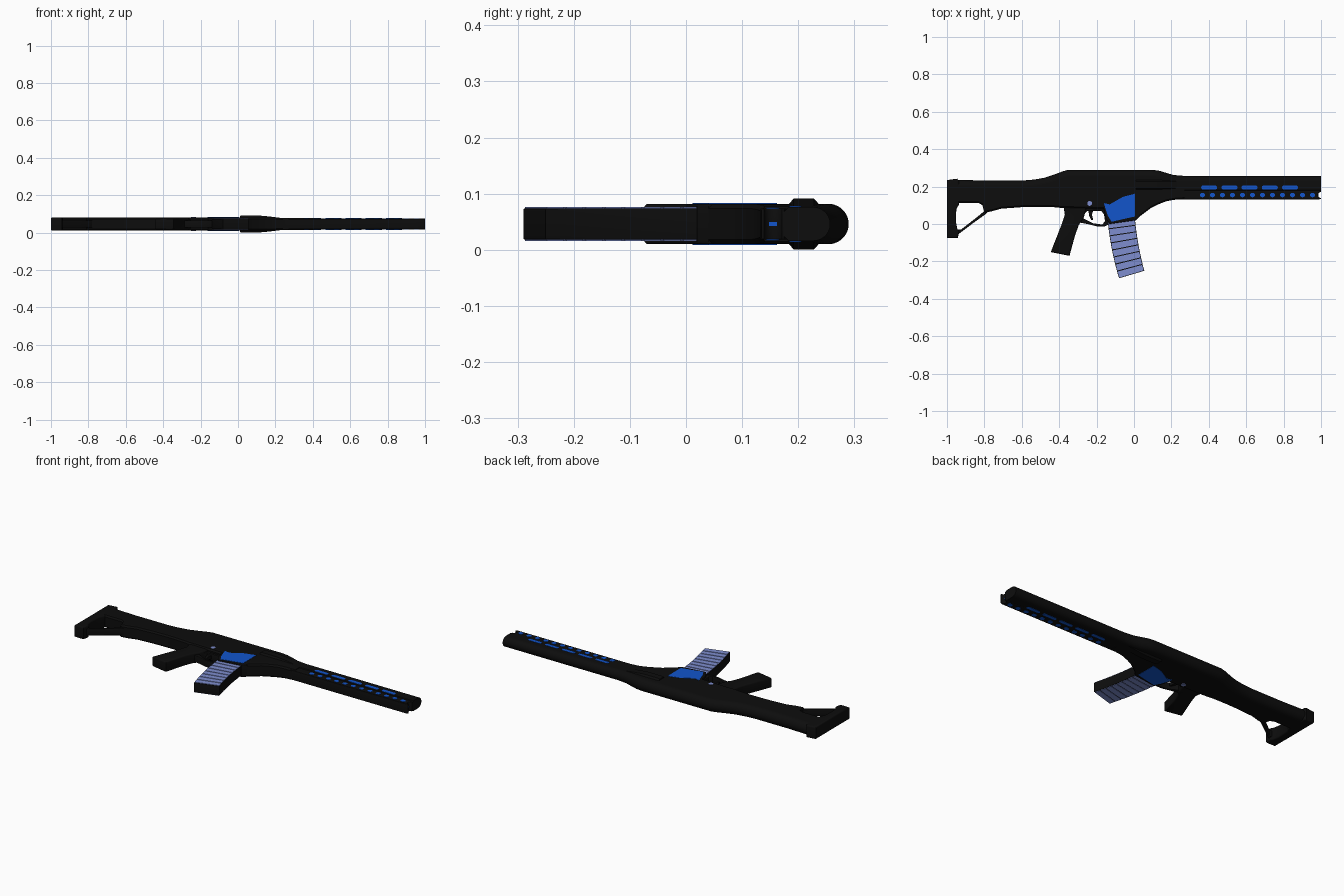
import bpy, bmesh, math

if "Cube" in bpy.data.objects:
    bpy.data.objects.remove(bpy.data.objects["Cube"])

Z = 0.046  # mid plane of the model, which lies on its side


def material(name, rgb):
    m = bpy.data.materials.new(name)
    m.diffuse_color = (*rgb, 1)
    m.use_nodes = True
    m.node_tree.nodes["Principled BSDF"].inputs["Base Color"].default_value = m.diffuse_color
    return m


BLACK = material("matte black", (0.004, 0.004, 0.004))
BLUE = material("bright blue", (0.006, 0.09, 0.60))
LAVENDER = material("lavender", (0.21, 0.27, 0.62))


def finish(name, bm, mat):
    bmesh.ops.remove_doubles(bm, verts=bm.verts, dist=1e-5)
    bmesh.ops.recalc_face_normals(bm, faces=bm.faces)
    me = bpy.data.meshes.new(name)
    bm.to_mesh(me)
    bm.free()
    me.materials.append(mat)
    ob = bpy.data.objects.new(name, me)
    bpy.context.collection.objects.link(ob)
    bpy.ops.object.select_all(action='DESELECT')
    ob.select_set(True)
    bpy.context.view_layer.objects.active = ob
    bpy.ops.object.shade_smooth_by_angle(angle=math.radians(35))
    return ob


def prism(name, outlines, half, mat, bevel=0.0, z=Z):
    """Fill outlines in the xy plane (inner ones are holes), thick to both sides of z."""
    cu = bpy.data.curves.new(name, 'CURVE')
    cu.dimensions = '2D'
    cu.fill_mode = 'BOTH'
    cu.extrude = half - bevel
    cu.bevel_depth = bevel
    cu.bevel_resolution = 2
    cu.offset = -bevel
    for pts in outlines:
        s = cu.splines.new('POLY')
        s.points.add(len(pts) - 1)
        for p, (x, y) in zip(s.points, pts):
            p.co = (x, y, 0, 1)
        s.use_cyclic_u = True
    tmp = bpy.data.objects.new(name + "_tmp", cu)
    bpy.context.collection.objects.link(tmp)
    deps = bpy.context.evaluated_depsgraph_get()
    me = bpy.data.meshes.new_from_object(tmp.evaluated_get(deps))
    bm = bmesh.new()
    bm.from_mesh(me)
    bmesh.ops.translate(bm, verts=bm.verts, vec=(0, 0, z))
    bpy.data.objects.remove(tmp)
    bpy.data.curves.remove(cu)
    bpy.data.meshes.remove(me)
    return finish(name, bm, mat)


def loft(name, stations, mat, n=14, c=0.008):
    """Sections with a round top: stations are x, top, bottom, half width."""
    bm = bmesh.new()
    rings = []
    for x, top, bot, h in stations:
        sec = [(bot, -h + c), (bot + c, -h)]
        for i in range(n + 1):
            a = -math.pi / 2 + math.pi * i / n
            sec.append((top - h + h * math.cos(a), h * math.sin(a)))
        sec += [(bot + c, h), (bot, h - c)]
        rings.append([bm.verts.new((x, y, Z + z)) for y, z in sec])
    for a, b in zip(rings, rings[1:]):
        for i in range(len(a)):
            j = (i + 1) % len(a)
            bm.faces.new((a[i], a[j], b[j], b[i]))
    bm.faces.new(rings[0])
    bm.faces.new(rings[-1])
    return finish(name, bm, mat)


def stadium(cx, cy, length, height, n=8):
    r = height / 2
    pts = []
    for side in (1, -1):
        for i in range(n + 1):
            a = -math.pi / 2 + math.pi * i / n
            pts.append((cx + side * (length / 2 - r + r * math.cos(a)), cy + side * r * math.sin(a)))
    return pts


def both_sides(name, outlines, surface, mat):
    for tag, s in (("upper", 1), ("under", -1)):
        prism(f"{name}_{tag}", outlines, 0.003, mat, z=Z + s * (surface - 0.0015))


# stock and receiver in one flowing shell
W = 0.036
loft("stock_and_receiver", [
    (-0.96, .237, .112, W), (-0.83, .233, .112, W), (-0.81, .232, .10, W),
    (-0.80, .232, .06, W), (-0.76, .232, .068, W), (-0.71, .232, .082, W),
    (-0.60, .232, .09, W), (-0.53, .238, .092, W), (-0.48, .247, .092, W),
    (-0.43, .263, .09, W), (-0.38, .282, .085, W), (-0.35, .29, .085, W),
    (-0.16, .29, .08, W), (-0.14, .29, .03, W), (0.01, .29, .025, W),
    (0.05, .29, .055, W), (0.09, .29, .085, W), (0.13, .286, .105, W),
    (0.17, .274, .121, .035), (0.21, .262, .129, .033), (0.27, .257, .133, .031)], BLACK)

# butt with its open strut
prism("butt", [[(-1, .235), (-.945, .242), (-.935, .23), (-.935, .105), (-.95, .08),
                (-.952, .01), (-.945, -.025), (-.935, -.04), (-.942, -.075), (-1, -.075)]],
      W, BLACK, 0.008)
prism("stock_strut", [[(-.96, -.03), (-.925, -.03), (-.82, .052), (-.79, .08), (-.77, .075),
                       (-.79, .055), (-.86, .005), (-.93, -.048), (-.96, -.07)]], 0.02, BLACK, 0.004)

# grip, trigger and guard
prism("grip", [[(-.40, .10), (-.375, .085), (-.37, .05), (-.39, -.01), (-.445, -.15), (-.345, -.17),
                (-.315, -.06), (-.295, -.005), (-.27, .03), (-.25, .10)]], 0.03, BLACK, 0.008)
prism("trigger_guard", [
    [(-.31, .10), (-.13, .10), (-.13, 0), (-.16, -.014), (-.2, -.012), (-.25, 0), (-.30, .01)],
    [(-.27, .03), (-.22, .004), (-.17, -.003), (-.155, .015), (-.16, .05), (-.175, .07),
     (-.25, .07), (-.265, .055)]], 0.02, BLACK, 0.003)
prism("trigger", [[(-.245, .08), (-.215, .08), (-.225, .05), (-.218, .022), (-.228, .02),
                   (-.24, .045)]], 0.009, BLACK)

# magazine well with blue side panels
prism("magazine_well", [[(-.17, .12), (.03, .12), (.03, .04), (.01, .02), (-.13, .0), (-.15, .03)]],
      W, BLACK, 0.004)
both_sides("well_panel", [[(-.162, .112), (-.13, .105), (-.06, .145), (.005, .162), (.005, .04),
                           (-.12, .012), (-.14, .045)]], W, BLUE)
both_sides("receiver_pin", [stadium(-.237, .11, .026, .026)], W, LAVENDER)


# curved magazine: u runs across, t runs down
def mag(u, t):
    k = t * t
    left = (-.14 + .03 * t + .03 * k, .012 - .302 * t)
    right = (.005 + .025 * t + .025 * k, .028 - .278 * t)
    return tuple(a + (b - a) * u for a, b in zip(left, right))


def mag_patch(u0, u1, t0, t1, n):
    ts = [t0 + (t1 - t0) * i / n for i in range(n + 1)]
    return [mag(u0, t) for t in ts] + [mag(u1, t) for t in reversed(ts)]


prism("magazine", [mag_patch(0, 1, -.1, 1, 10)], 0.0275, BLACK, 0.002)
ROWS = 8
for i in range(ROWS):
    both_sides(f"magazine_rib_{i + 1}",
               [mag_patch(.015, .985, (i + .07) / ROWS, (i + .93) / ROWS, 2)], 0.0285, LAVENDER)

# side swell that joins the receiver to the handguard
bm = bmesh.new()
foot = [(.01, -.043), (.02, -.0455), (.11, -.0455), (.17, -.040), (.24, -.031)]
foot += [(x, -z) for x, z in reversed(foot)]
ends = []
for y, k in ((.182, .75), (.192, 1), (.228, 1), (.238, .75)):
    ends.append([bm.verts.new((x, y, Z + z * k)) for x, z in foot])
for a, b in zip(ends, ends[1:]):
    for i in range(len(a)):
        j = (i + 1) % len(a)
        bm.faces.new((a[i], a[j], b[j], b[i]))
bm.faces.new(ends[0])
bm.faces.new(ends[-1])
finish("side_swell", bm, BLACK)

# handguard: round-topped upper tube and notched lower tube
loft("upper_handguard", [(.24, .257, .175, .031), (1.0, .257, .175, .030)], BLACK)
notch = [(1.0 - .016 * math.sin(math.pi * i / 8), .155 + .016 * math.cos(math.pi * i / 8))
         for i in range(9)]
prism("lower_handguard", [[(.24, .18), (.99, .18), (1.0, .175)] + notch
                          + [(1.0, .135), (.99, .132), (.24, .132)]], 0.028, BLACK, 0.003)
for i in range(5):
    both_sides(f"handguard_slot_{i + 1}", [stadium(.402 + .108 * i, .195, .086, .022)], 0.0305, BLUE)
for i in range(12):
    both_sides(f"handguard_hole_{i + 1}", [stadium(.366 + .0535 * i, .155, .028, .024)], 0.028, BLUE)

# small blue insert seen in the front of the lower tube
prism("front_insert", [[(.975, .145), (.986, .145), (.986, .163), (.975, .163)]], 0.004, BLUE)
